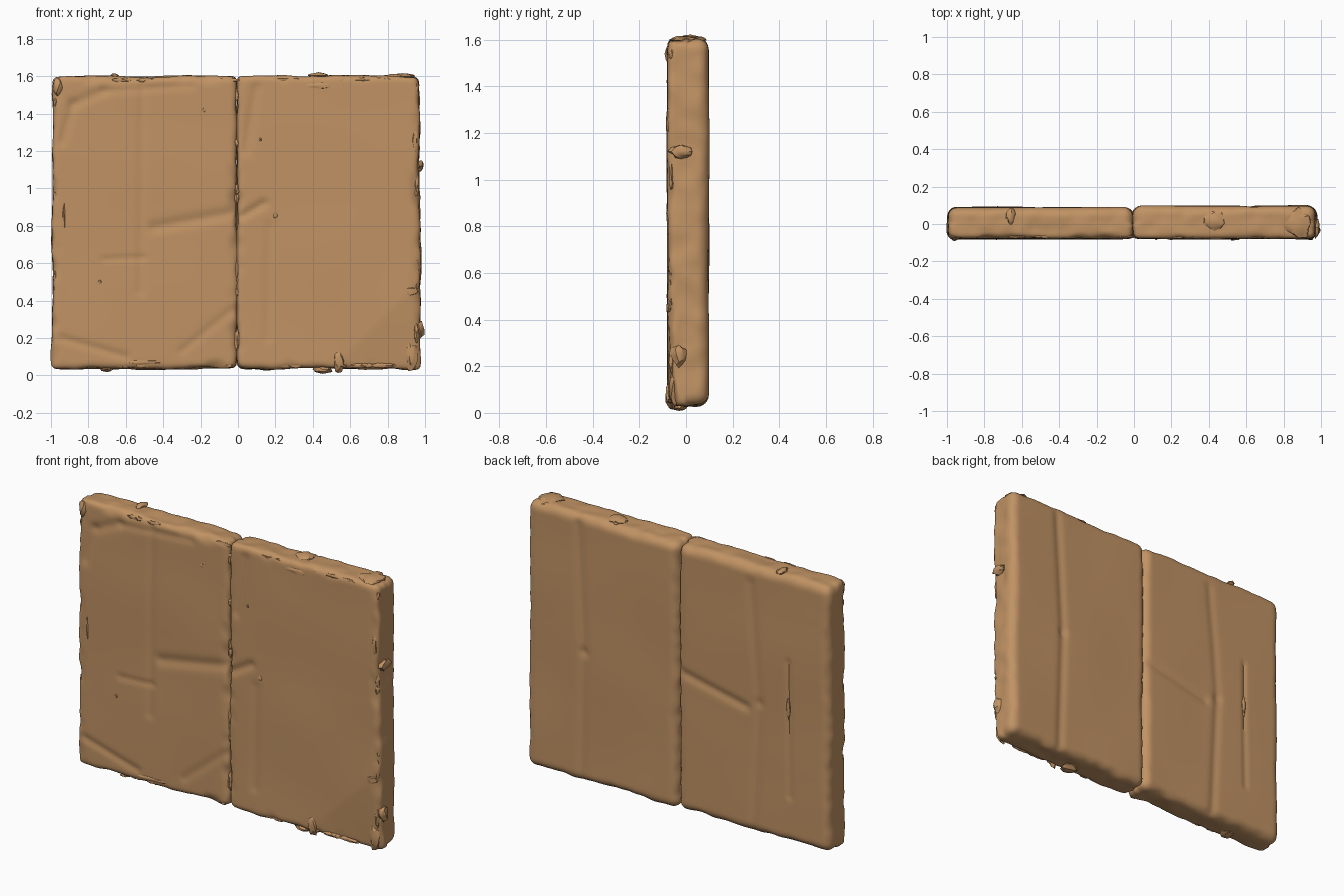
import bpy, bmesh, math, random
from mathutils import Vector, noise
from mathutils.geometry import intersect_point_line

random.seed(4)
if "Cube" in bpy.data.objects:
    bpy.data.objects.remove(bpy.data.objects["Cube"])

clay = bpy.data.materials.new("tan_clay")
clay.use_nodes = True
clay.diffuse_color = (0.53, 0.29, 0.127, 1)
bsdf = clay.node_tree.nodes["Principled BSDF"]
bsdf.inputs["Base Color"].default_value = clay.diffuse_color
bsdf.inputs["Roughness"].default_value = 0.8

# Creases: face side (-1 front, 1 back), start, end, width, depth
CREASES = [
    (-1, (-0.52, 0.45), (-0.51, 1.56), 0.022, 0.006),
    (-1, (-0.94, 1.25), (-0.88, 1.45), 0.025, 0.008),
    (-1, (-0.88, 1.45), (-0.72, 1.52), 0.025, 0.008),
    (-1, (-0.72, 1.52), (-0.25, 1.55), 0.02, 0.006),
    (-1, (-0.02, 0.87), (-0.45, 0.79), 0.03, 0.010),
    (-1, (-0.5, 0.63), (-0.72, 0.62), 0.014, 0.006),
    (-1, (0.02, 0.85), (0.14, 0.92), 0.02, 0.012),
    (-1, (0.16, 0.2), (0.17, 0.8), 0.025, 0.005),
    (-1, (0.04, 1.2), (0.1, 1.54), 0.025, 0.008),
    (-1, (-0.95, 0.2), (-0.6, 0.1), 0.02, 0.008),
    (-1, (-0.03, 0.35), (-0.3, 0.13), 0.02, 0.006),
    (1, (0.62, 0.05), (0.60, 0.8), 0.025, 0.009),
    (1, (0.60, 0.8), (0.64, 1.55), 0.025, 0.009),
    (1, (-0.5, 0.05), (-0.54, 0.8), 0.025, 0.008),
    (1, (-0.54, 0.8), (-0.48, 1.5), 0.025, 0.006),
    (1, (-0.04, 0.85), (-0.45, 0.76), 0.025, 0.010),
    (1, (-0.74, 0.3), (-0.73, 1.1), 0.012, 0.008),
]


def finish(name, bm, angle=40):
    mesh = bpy.data.meshes.new(name)
    bm.to_mesh(mesh)
    bm.free()
    mesh.materials.append(clay)
    obj = bpy.data.objects.new(name, mesh)
    bpy.context.collection.objects.link(obj)
    bpy.ops.object.select_all(action='DESELECT')
    obj.select_set(True)
    bpy.context.view_layer.objects.active = obj
    bpy.ops.object.shade_smooth_by_angle(angle=math.radians(angle))
    return obj


def crease_depth(side, p):
    total = 0
    for s, a, b, width, depth in CREASES:
        if s == side:
            a, b, q = Vector((*a, 0)), Vector((*b, 0)), Vector((p.x, p.z, 0))
            near, t = intersect_point_line(q, a, b)
            near = a.lerp(b, min(1, max(0, t)))
            total += depth * math.exp(-((q - near).length / width) ** 2)
    return total


# Rounded, worn slab made from a finely divided box
def slab(name, low, high):
    low, high = Vector(low), Vector(high)
    mid, half = (low + high) / 2, (high - low) / 2
    bm = bmesh.new()
    bmesh.ops.create_cube(bm, size=2)
    for v in bm.verts:
        v.co = Vector(c * h for c, h in zip(v.co, half))
    for axis, cuts in enumerate((64, 14, 100)):
        direction = Vector((axis == 0, axis == 1, axis == 2))
        for i in range(1, cuts):
            bmesh.ops.bisect_plane(
                bm, geom=bm.verts[:] + bm.edges[:] + bm.faces[:], dist=1e-6,
                plane_co=direction * half[axis] * (2 * i / cuts - 1), plane_no=direction)
    for v in bm.verts:
        p = v.co.copy()
        radius = 0.03 if p.y < 0 else 0.05
        inner = Vector(max(r - h, min(h - r, c)) for c, h, r in zip(p, half, [radius] * 3))
        if (p - inner).length > 1e-6:
            p = inner + (p - inner).normalized() * radius
        world = p + mid
        # Wavy outline, strongest at the rim
        for axis in (0, 2):
            rim = max(0, 1 - (half[axis] - abs(p[axis])) / 0.12)
            sign = math.copysign(1, p[axis])
            wave = noise.noise(world * 3.5) * 0.012 + noise.noise(world * 13) * 0.007
            world[axis] += sign * rim * wave
        # Uneven faces, creases and ragged front rim
        side = 1 if p.y > 0 else -1
        weight = min(1, abs(p.y) / half.y) ** 2
        edge = min(half.x - abs(p.x), half.z - abs(p.z))
        push = crease_depth(side, world) - noise.noise(world * 2.2) * 0.005
        if side < 0:
            push += max(0, noise.noise(world * 9)) * 0.028 * max(0, 1 - edge / 0.05)
            # Worn-away lower corner
            push += 0.07 * max(0, world.x - world.z - 0.47)
        world.y -= side * weight * push
        v.co = world
    return finish(name, bm)


slab("right_panel", (-0.995, -0.08, 0.035), (-0.006, 0.09, 1.598))
slab("left_panel", (-0.006, -0.08, 0.035), (0.972, 0.097, 1.603))


# Irregular lump pressed onto the surface
def lump(name, place, size, detail=2):
    bm = bmesh.new()
    bmesh.ops.create_icosphere(bm, subdivisions=detail, radius=1)
    seed = Vector(place) * 17
    for v in bm.verts:
        scale = 1 + 0.45 * noise.noise(v.co * 1.6 + seed)
        v.co = Vector(c * s * scale + o for c, s, o in zip(v.co, size, place))
    finish(name, bm, 30)


LUMPS = [
    ((-0.66, 0.04, 1.598), (0.025, 0.045, 0.016)),
    ((0.43, 0.02, 1.603), (0.055, 0.05, 0.015)),
    ((0.88, 0.0, 1.598), (0.07, 0.075, 0.018)),
    ((-0.70, -0.03, 0.035), (0.04, 0.04, 0.015)),
    ((0.45, -0.03, 0.032), (0.05, 0.04, 0.020)),
    ((0.54, -0.07, 0.08), (0.03, 0.018, 0.06)),
    ((0.97, -0.02, 1.12), (0.022, 0.05, 0.03)),
    ((0.97, -0.03, 0.25), (0.026, 0.035, 0.05)),
    ((0.945, -0.07, 1.25), (0.015, 0.016, 0.07)),
    ((0.92, -0.07, 0.45), (0.04, 0.013, 0.025)),
    ((-0.93, -0.068, 0.84), (0.012, 0.016, 0.08)),
    ((-0.96, -0.06, 1.54), (0.03, 0.025, 0.05)),
    ((0.93, -0.05, 0.11), (0.03, 0.022, 0.08)),
    ((0.43, -0.07, 1.55), (0.10, 0.014, 0.022)),
    ((-0.50, -0.07, 0.07), (0.13, 0.012, 0.016)),
    ((0.20, -0.078, 0.855), (0.012, 0.007, 0.015)),
    ((-0.74, -0.078, 0.50), (0.010, 0.007, 0.012)),
    ((0.12, -0.078, 1.26), (0.008, 0.007, 0.012)),
    ((-0.18, -0.078, 1.42), (0.008, 0.006, 0.012)),
    ((-0.73, 0.088, 0.82), (0.012, 0.007, 0.06)),
]
for i, (place, size) in enumerate(LUMPS):
    lump(f"clay_lump_{i + 1}", place, size)

# Small ragged flakes along the front rim and the seam
for i in range(14):
    x = random.uniform(-0.92, 0.92)
    for z in (0.052, 1.58):
        lump("rim_flake", (x, -0.068, z), (random.uniform(0.02, 0.06), 0.009, 0.012))
for i in range(9):
    z = random.uniform(0.12, 1.5)
    for x in (-0.975, -0.006, 0.955):
        lump("edge_flake", (x, -0.062, z + x * 0.04), (0.012, 0.010, random.uniform(0.02, 0.05)))
